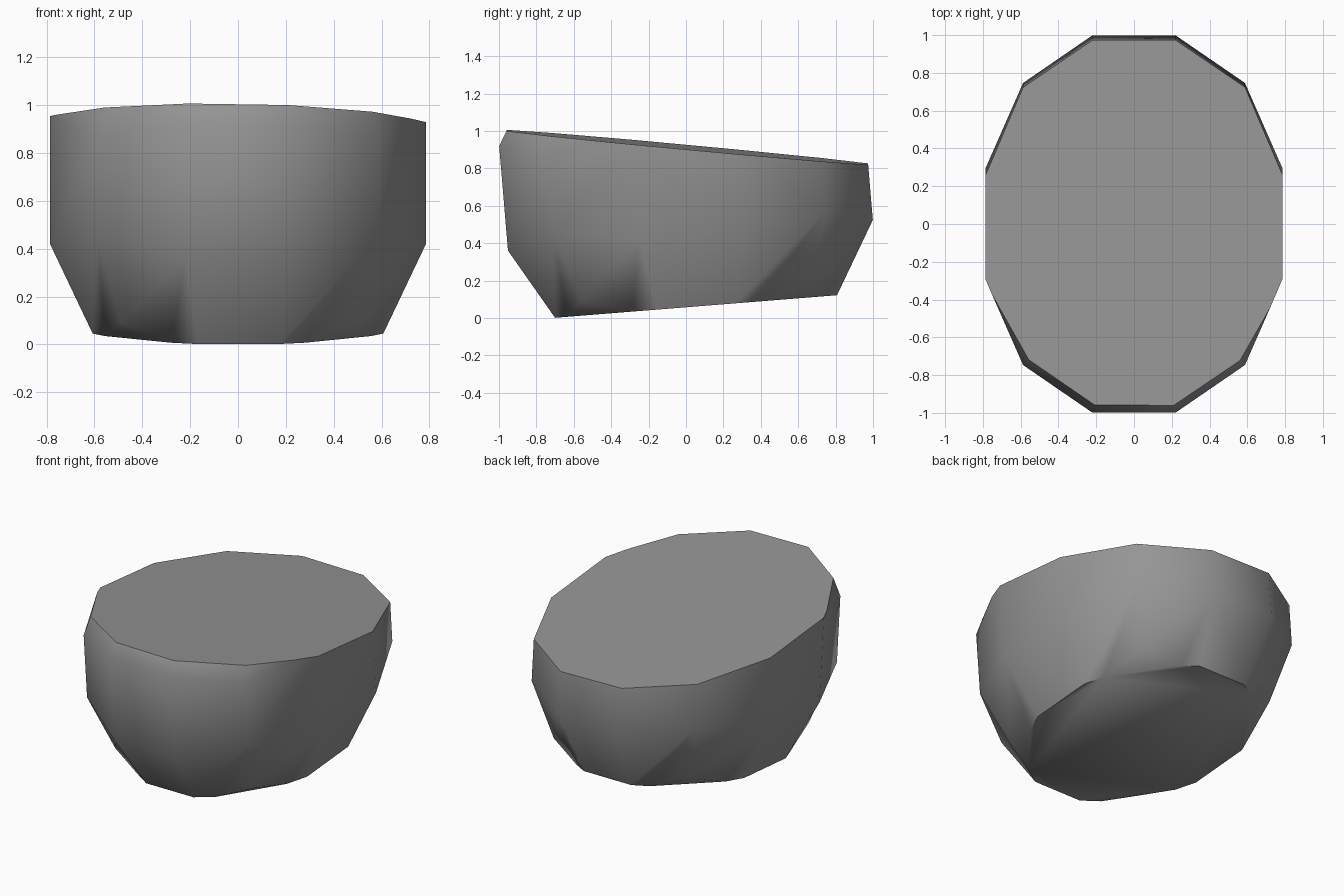
import bpy, bmesh, math
from mathutils import Vector, Matrix

cube = bpy.data.objects.get("Cube")
if cube:
    bpy.data.objects.remove(cube, do_unlink=True)

# One plain grey stone colour
grey = bpy.data.materials.new("stone_grey")
grey.use_nodes = True
colour = (0.3, 0.3, 0.3, 1)
grey.diffuse_color = colour
grey.node_tree.nodes["Principled BSDF"].inputs["Base Color"].default_value = colour

RADII = Vector((0.849, 1.058, 1.01))
INNER = Vector((0.28, 0.28, 0.3))   # inner grid lines of the rounded cube
TILT = Matrix.Rotation(math.radians(4.8), 4, 'X')
CENTRE = Vector((0, 0, 0.722))

# Rounded body: a cube with three cells per side, blown up to an ellipsoid
bm = bmesh.new()
bmesh.ops.create_cube(bm, size=2)
bmesh.ops.subdivide_edges(bm, edges=bm.edges[:], cuts=2, use_grid_fill=True)
for v in bm.verts:
    p = Vector([math.copysign(INNER[i] if abs(c) < 0.9 else 1, c)
                for i, c in enumerate(v.co)])
    v.co = TILT @ (p.normalized() * RADII) + CENTRE


def slice_flat(point, normal):
    """Cut away everything on the normal's side and close the hole flat."""
    cut = bmesh.ops.bisect_plane(
        bm, geom=bm.verts[:] + bm.edges[:] + bm.faces[:], dist=1e-5,
        plane_co=point, plane_no=normal, clear_outer=True)
    rim = [e for e in cut["geom_cut"] if isinstance(e, bmesh.types.BMEdge)]
    bmesh.ops.holes_fill(bm, edges=rim, sides=0)


# Slanted flat top and flat underside
slice_flat((0, 0, 0.914), (0.016, 0.093, 1))
slice_flat((0, -0.72, 0), (0, 0.08, -1))
bmesh.ops.recalc_face_normals(bm, faces=bm.faces[:])

mesh = bpy.data.meshes.new("stone_body")
bm.to_mesh(mesh)
bm.free()
mesh.materials.append(grey)
body = bpy.data.objects.new("stone_body", mesh)
bpy.context.collection.objects.link(body)

# Smooth sides with crisp rims
bpy.ops.object.select_all(action='DESELECT')
body.select_set(True)
bpy.context.view_layer.objects.active = body
bpy.ops.object.shade_smooth_by_angle(angle=math.radians(42))
